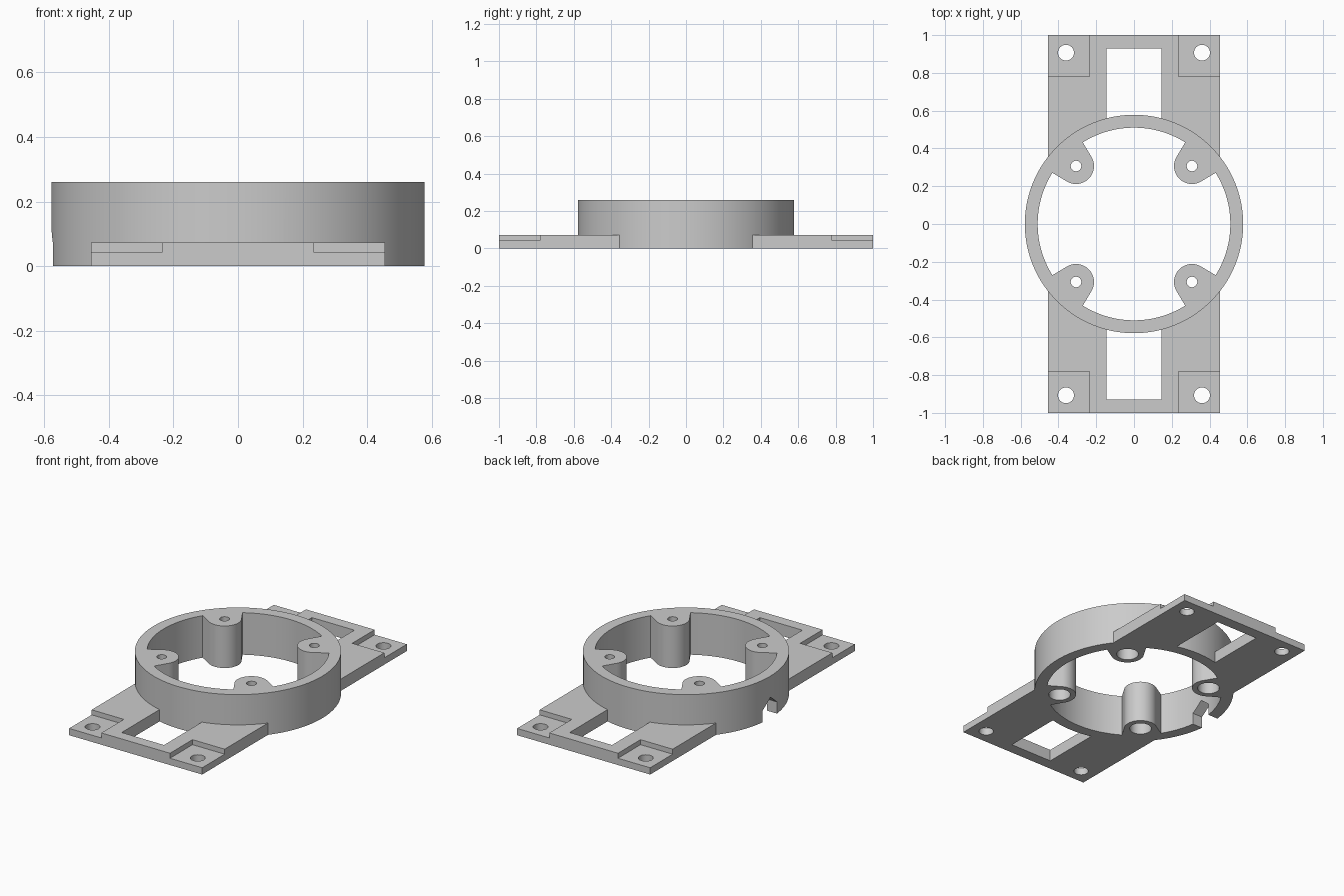
import bpy, bmesh
from math import sin, cos, pi, radians, tan

cube = bpy.data.objects.get("Cube")
if cube:
    bpy.data.objects.remove(cube, do_unlink=True)

grey = bpy.data.materials.new("plain_grey")
grey.use_nodes = True
GREY = (0.6, 0.6, 0.6, 1)
grey.diffuse_color = GREY
grey.node_tree.nodes["Principled BSDF"].inputs["Base Color"].default_value = GREY


def prism(name, points, z0, z1):
    """Extrude a counter-clockwise outline from z0 to z1."""
    bm = bmesh.new()
    face = bm.faces.new([bm.verts.new((x, y, z0)) for x, y in points])
    out = bmesh.ops.extrude_face_region(bm, geom=[face])
    top = [v for v in out["geom"] if isinstance(v, bmesh.types.BMVert)]
    bmesh.ops.translate(bm, verts=top, vec=(0, 0, z1 - z0))
    bmesh.ops.recalc_face_normals(bm, faces=bm.faces)
    mesh = bpy.data.meshes.new(name)
    bm.to_mesh(mesh)
    bm.free()
    mesh.materials.append(grey)
    obj = bpy.data.objects.new(name, mesh)
    bpy.context.collection.objects.link(obj)
    return obj


def box(name, x0, x1, y0, y1, z0, z1):
    x0, x1 = sorted((x0, x1))
    y0, y1 = sorted((y0, y1))
    return prism(name, [(x0, y0), (x1, y0), (x1, y1), (x0, y1)], z0, z1)


def disc(name, x, y, r, z0, z1, n=48):
    ring = [(x + r * cos(2 * pi * i / n), y + r * sin(2 * pi * i / n)) for i in range(n)]
    return prism(name, ring, z0, z1)


def combine(target, tool, operation="DIFFERENCE"):
    """Apply a boolean to the target and remove the tool."""
    tool.hide_render = True
    mod = target.modifiers.new("combine", "BOOLEAN")
    mod.operation, mod.solver, mod.object = operation, "EXACT", tool
    bpy.context.view_layer.objects.active = target
    bpy.ops.object.modifier_apply(modifier=mod.name)
    bpy.data.objects.remove(tool, do_unlink=True)


def boss_outline(sx, sy):
    """Round post with a flared web running out to the ring wall."""
    centre, r, flare, end = 0.434, 0.095, radians(14), 0.55
    w = r / cos(flare) + tan(flare) * (end - centre)
    a0, n = pi / 2 + flare, 28
    pts = [(end, -w), (end, w)]
    for i in range(n + 1):
        a = a0 + (2 * pi - 2 * a0) * i / n
        pts.append((centre + r * cos(a), r * sin(a)))
    k = 0.5 ** 0.5
    pts = [(sx * k * (u - v), sy * k * (u + v)) for u, v in pts]
    return pts if sx * sy > 0 else pts[::-1]


HEIGHT, PLATE = 0.26, 0.073
corners = [(sx, sy) for sx in (-1, 1) for sy in (-1, 1)]

# Mounting plate with a window at each end
body = box("ring_mount", -0.455, 0.455, -1, 1, 0, PLATE)
for s in (-1, 1):
    combine(body, box("window", -0.145, 0.145, s * 0.35, s * 0.93, -1, 1))

# Recessed corner pads with screw holes
for sx, sy in corners:
    combine(body, box("pad", sx * 0.235, sx * 0.6, sy * 0.78, sy * 1.2, 0.042, 1))
    combine(body, disc("screw_hole", sx * 0.36, sy * 0.907, 0.042, -1, 1, 32))

# Ring wall, hollowed around the four posts
combine(body, disc("ring", 0, 0, 0.578, 0, HEIGHT, 128), "UNION")
bore = disc("bore", 0, 0, 0.51, -0.5, 0.5, 128)
for sx, sy in corners:
    combine(bore, prism("post", boss_outline(sx, sy), -1, 1))
combine(body, bore)

# Post holes: narrow at the top, wide below
for sx, sy in corners:
    combine(body, disc("post_hole", sx * 0.307, sy * 0.307, 0.028, -1, 1, 32))
    combine(body, disc("counterbore", sx * 0.307, sy * 0.307, 0.063, -1, 0.22, 32))

# Pointed cable notch through the wall on the -x side
notch = prism("notch", [(-0.07, -0.1), (0.07, -0.1), (0.07, 0.072), (0, 0.13), (-0.07, 0.072)], 0.45, 0.7)
for v in notch.data.vertices:
    y, z, depth = v.co
    v.co = (-depth, y, z)
bm = bmesh.new()
bm.from_mesh(notch.data)
bmesh.ops.recalc_face_normals(bm, faces=bm.faces)
bm.to_mesh(notch.data)
bm.free()
combine(body, notch)

# Smooth curved walls, keep edges crisp
bpy.ops.object.select_all(action="DESELECT")
body.select_set(True)
bpy.context.view_layer.objects.active = body
bpy.ops.object.shade_smooth_by_angle(angle=radians(30))
